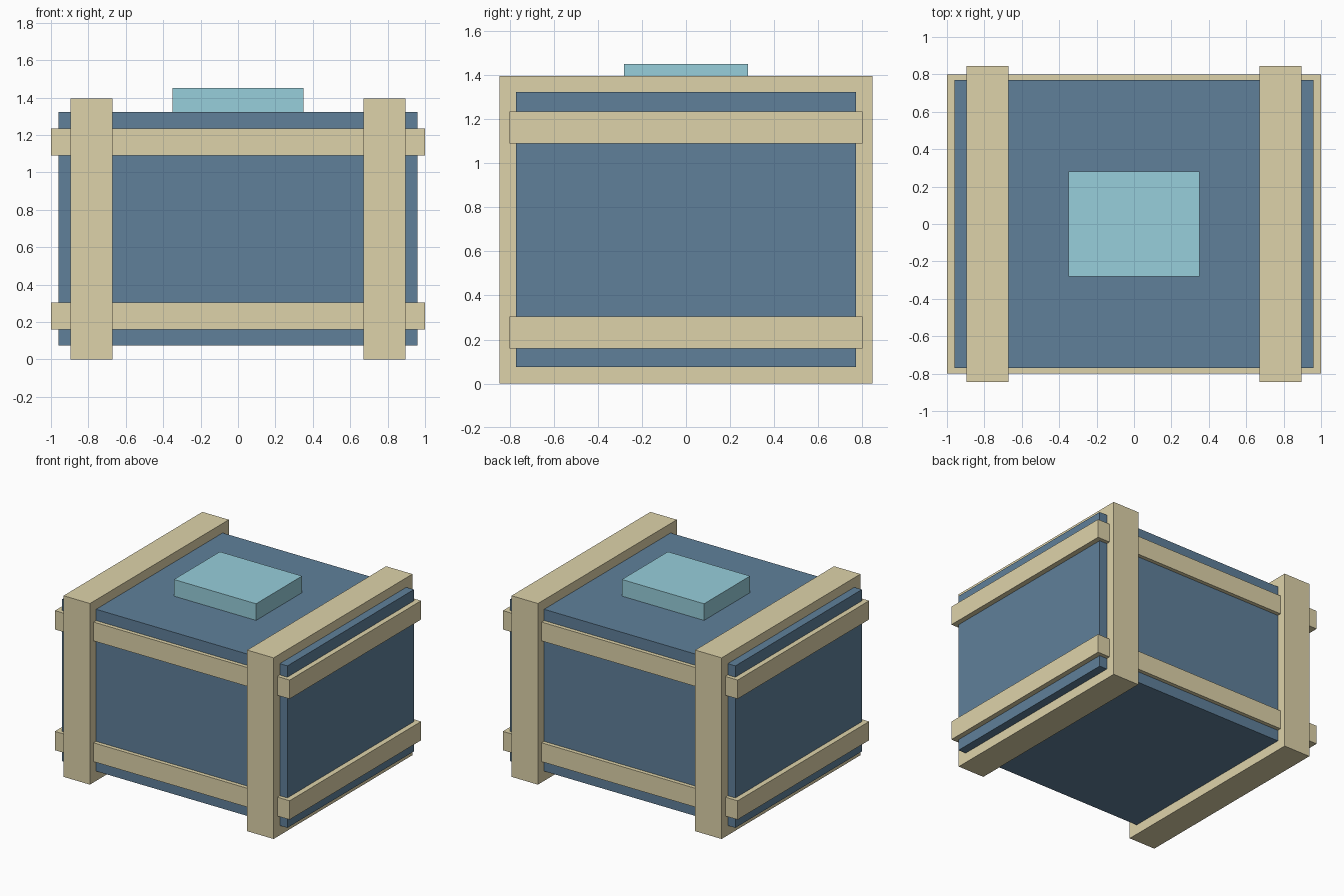
import bpy
import bmesh
from mathutils import Matrix, Vector

if "Cube" in bpy.data.objects:
    bpy.data.objects.remove(bpy.data.objects["Cube"])


def material(name, rgb):
    mat = bpy.data.materials.new(name)
    mat.diffuse_color = (*rgb, 1.0)
    mat.use_nodes = True
    mat.node_tree.nodes["Principled BSDF"].inputs["Base Color"].default_value = mat.diffuse_color
    return mat


def box(name, x, y, z, mat):
    """Box spanning the (min, max) ranges on each axis."""
    bm = bmesh.new()
    bmesh.ops.create_cube(bm, size=1.0)
    size = Vector([b - a for a, b in (x, y, z)])
    bm.transform(Matrix.Diagonal(size).to_4x4())
    mesh = bpy.data.meshes.new(name)
    bm.to_mesh(mesh)
    bm.free()
    mesh.materials.append(mat)
    obj = bpy.data.objects.new(name, mesh)
    obj.location = [(a + b) / 2 for a, b in (x, y, z)]
    bpy.context.collection.objects.link(obj)
    return obj


blue = material("crate_blue", (0.115, 0.216, 0.323))
cream = material("band_cream", (0.73, 0.65, 0.40))
aqua = material("hatch_aqua", (0.31, 0.62, 0.71))

# Main crate body
box("crate_body", (-0.96, 0.96), (-0.77, 0.77), (0.075, 1.322), blue)

# Horizontal bands wrapping all four sides
for name, z in (("lower_band", (0.16, 0.305)), ("upper_band", (1.09, 1.235))):
    box(name, (-1.0, 1.0), (-0.8, 0.8), z, cream)

# Upright straps wrapping front, top, back and bottom
for name, x in (("left_strap", (-0.895, -0.67)), ("right_strap", (0.67, 0.895))):
    box(name, x, (-0.845, 0.845), (0.0, 1.395), cream)

# Raised block on the lid
box("lid_block", (-0.35, 0.35), (-0.28, 0.28), (1.31, 1.45), aqua)
